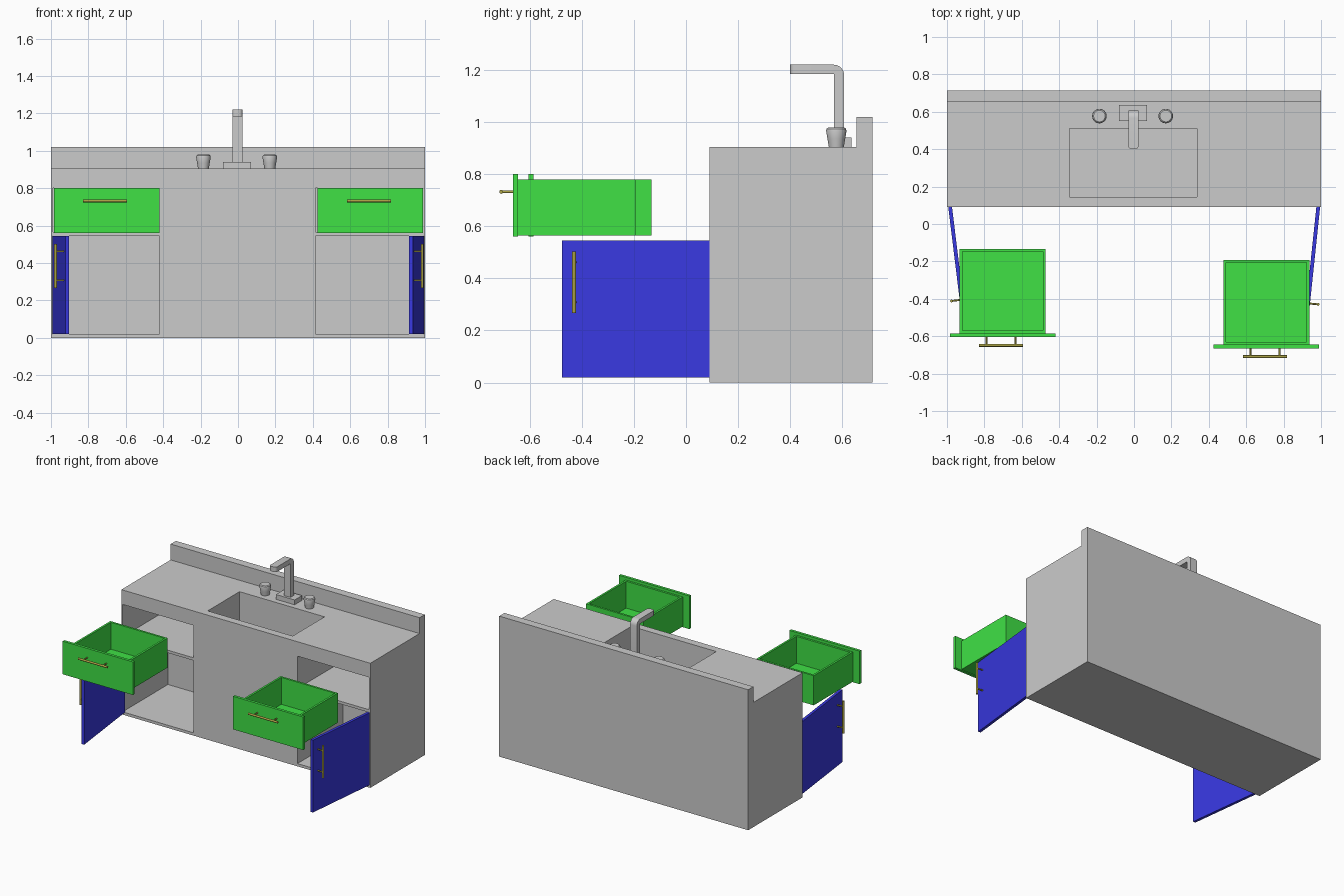
import bpy, bmesh, math
from mathutils import Matrix, Vector

if "Cube" in bpy.data.objects:
    bpy.data.objects.remove(bpy.data.objects["Cube"])


def material(name, rgb):
    m = bpy.data.materials.new(name)
    m.diffuse_color = (*rgb, 1)
    m.use_nodes = True
    m.node_tree.nodes["Principled BSDF"].inputs["Base Color"].default_value = m.diffuse_color
    return m


GREEN = material("drawer_green", (0.05, 0.75, 0.06))
BLUE = material("door_blue", (0.04, 0.04, 0.75))
BRASS = material("handle_brass", (0.4, 0.36, 0.06))


def finish(bm, name, mat=None, matrix=None, smooth=False):
    if matrix is not None:
        bm.transform(matrix)
    bmesh.ops.recalc_face_normals(bm, faces=bm.faces)
    me = bpy.data.meshes.new(name)
    bm.to_mesh(me)
    bm.free()
    ob = bpy.data.objects.new(name, me)
    bpy.context.collection.objects.link(ob)
    if mat:
        me.materials.append(mat)
    if smooth:
        bpy.ops.object.select_all(action='DESELECT')
        ob.select_set(True)
        bpy.context.view_layer.objects.active = ob
        bpy.ops.object.shade_smooth_by_angle(angle=math.radians(35))
    return ob


def add_box(bm, lo, hi):
    lo, hi = Vector(lo), Vector(hi)
    m = Matrix.Translation((lo + hi) / 2) @ Matrix.Diagonal((*(hi - lo), 1))
    return bmesh.ops.create_cube(bm, size=1, matrix=m)["verts"]


def add_profile(bm, points, x0, x1):
    """Extrude a closed (y, z) outline along x."""
    face = bm.faces.new([bm.verts.new((x0, y, z)) for y, z in points])
    ext = bmesh.ops.extrude_face_region(bm, geom=[face])["geom"]
    vs = [v for v in ext if isinstance(v, bmesh.types.BMVert)]
    bmesh.ops.translate(bm, verts=vs, vec=(x1 - x0, 0, 0))


# Cabinet body with raised backsplash
bm = bmesh.new()
add_profile(bm, [(0.09, 0), (0.715, 0), (0.715, 1.02), (0.655, 1.02),
                 (0.655, 0.905), (0.09, 0.905)], -1, 1)
cabinet = finish(bm, "cabinet")

# Hollow out the compartments and the basin
bm = bmesh.new()
for x0, x1 in ((-0.99, -0.42), (0.415, 0.99)):
    for z0, z1 in ((0.02, 0.545), (0.565, 0.8)):
        add_box(bm, (x0, 0.0, z0), (x1, 0.61, z1))
add_box(bm, (-0.345, 0.145, 0.64), (0.338, 0.51, 1.1))
cutter = finish(bm, "cutter")
cutter.hide_render = True
cut = cabinet.modifiers.new("openings", 'BOOLEAN')
cut.object = cutter
cut.solver = 'EXACT'
bpy.context.view_layer.objects.active = cabinet
bpy.ops.object.modifier_apply(modifier=cut.name)
bpy.data.objects.remove(cutter)


def add_handle(name, matrix, length=0.235, depth=0.044, spacing=0.155):
    """Bar along local x, standing off towards local -y."""
    bm = bmesh.new()
    bar = Matrix.Translation((0, -depth, 0)) @ Matrix.Rotation(math.pi / 2, 4, 'Y')
    bmesh.ops.create_cone(bm, cap_ends=True, segments=16, radius1=0.0075,
                          radius2=0.0075, depth=length, matrix=bar)
    for s in (-1, 1):
        post = (Matrix.Translation((s * spacing / 2, -depth / 2, 0))
                @ Matrix.Rotation(math.pi / 2, 4, 'X'))
        bmesh.ops.create_cone(bm, cap_ends=True, segments=12, radius1=0.005,
                              radius2=0.005, depth=depth, matrix=post)
    finish(bm, name, BRASS, matrix, smooth=True)


# Pulled-out drawers: open tray, front panel, handle
for side, cx, y_front, y_back in (("left", -0.7025, -0.605, -0.133),
                                  ("right", 0.7075, -0.665, -0.192)):
    bm = bmesh.new()
    add_box(bm, (cx - 0.23, y_front + 0.02, 0.565), (cx + 0.23, y_back, 0.78))
    top = max(bm.faces, key=lambda f: f.calc_center_median().z)
    bmesh.ops.inset_region(bm, faces=[top], thickness=0.021)
    ext = bmesh.ops.extrude_face_region(bm, geom=[top])["geom"]
    bmesh.ops.translate(bm, vec=(0, 0, -0.195),
                        verts=[v for v in ext if isinstance(v, bmesh.types.BMVert)])
    bmesh.ops.delete(bm, geom=[top], context='FACES_ONLY')
    add_box(bm, (cx - 0.282, y_front, 0.56), (cx + 0.282, y_front + 0.02, 0.8))
    finish(bm, side + "_drawer", GREEN)
    add_handle(side + "_drawer_handle", Matrix.Translation((cx - 0.008, y_front, 0.732)))

# Doors swung open about their outer edges
for side, s, hinge, angle, reach in (("left", 1, -0.993, 83, 0.5),
                                     ("right", -1, 0.995, 84, 0.518)):
    swing = (Matrix.Translation((hinge, 0.09, 0))
             @ Matrix.Rotation(math.radians(-s * angle), 4, 'Z'))
    bm = bmesh.new()
    xs = sorted((0, s * 0.57))
    add_box(bm, (xs[0], 0, 0.02), (xs[1], 0.02, 0.545))
    finish(bm, side + "_door", BLUE, swing)
    upright = (Matrix.Translation((s * reach, 0, 0.385))
               @ Matrix.Rotation(math.pi / 2, 4, 'Y'))
    add_handle(side + "_door_handle", swing @ upright)

# Tap: base plate and bent square spout
bm = bmesh.new()
add_box(bm, (-0.08, 0.55, 0.905), (0.07, 0.635, 0.94))
finish(bm, "tap_base")

bm = bmesh.new()
r = 0.04
bend = [(0.607 - r + r * math.cos(a), 1.22 - r + r * math.sin(a))
        for a in (math.pi / 2 * i / 6 for i in range(7))]
add_profile(bm, [(0.568, 0.94), (0.607, 0.94)] + bend +
            [(0.4, 1.22), (0.4, 1.184), (0.568, 1.184)], -0.03, 0.024)
tip = [e for e in bm.edges
       if all(abs(v.co.y - 0.4) < 1e-4 for v in e.verts)
       and abs(e.verts[0].co.x - e.verts[1].co.x) < 1e-4]
bmesh.ops.bevel(bm, geom=tip, offset=0.018, segments=4, profile=0.5, affect='EDGES')
finish(bm, "tap_spout", smooth=True)

# Tap knobs: turned profile
for side, x in (("left", -0.185), ("right", 0.17)):
    bm = bmesh.new()
    outline = [(0, 0.905), (0.029, 0.905), (0.034, 0.935), (0.039, 0.965),
               (0.037, 0.974), (0.031, 0.979), (0, 0.979)]
    vs = [bm.verts.new((rad, 0, z)) for rad, z in outline]
    es = [bm.edges.new(p) for p in zip(vs, vs[1:])]
    bmesh.ops.spin(bm, geom=vs + es, cent=(0, 0, 0), axis=(0, 0, 1),
                   angle=math.tau, steps=24)
    bmesh.ops.remove_doubles(bm, verts=bm.verts, dist=1e-4)
    finish(bm, side + "_tap_knob", None, Matrix.Translation((x, 0.577, 0)), smooth=True)
